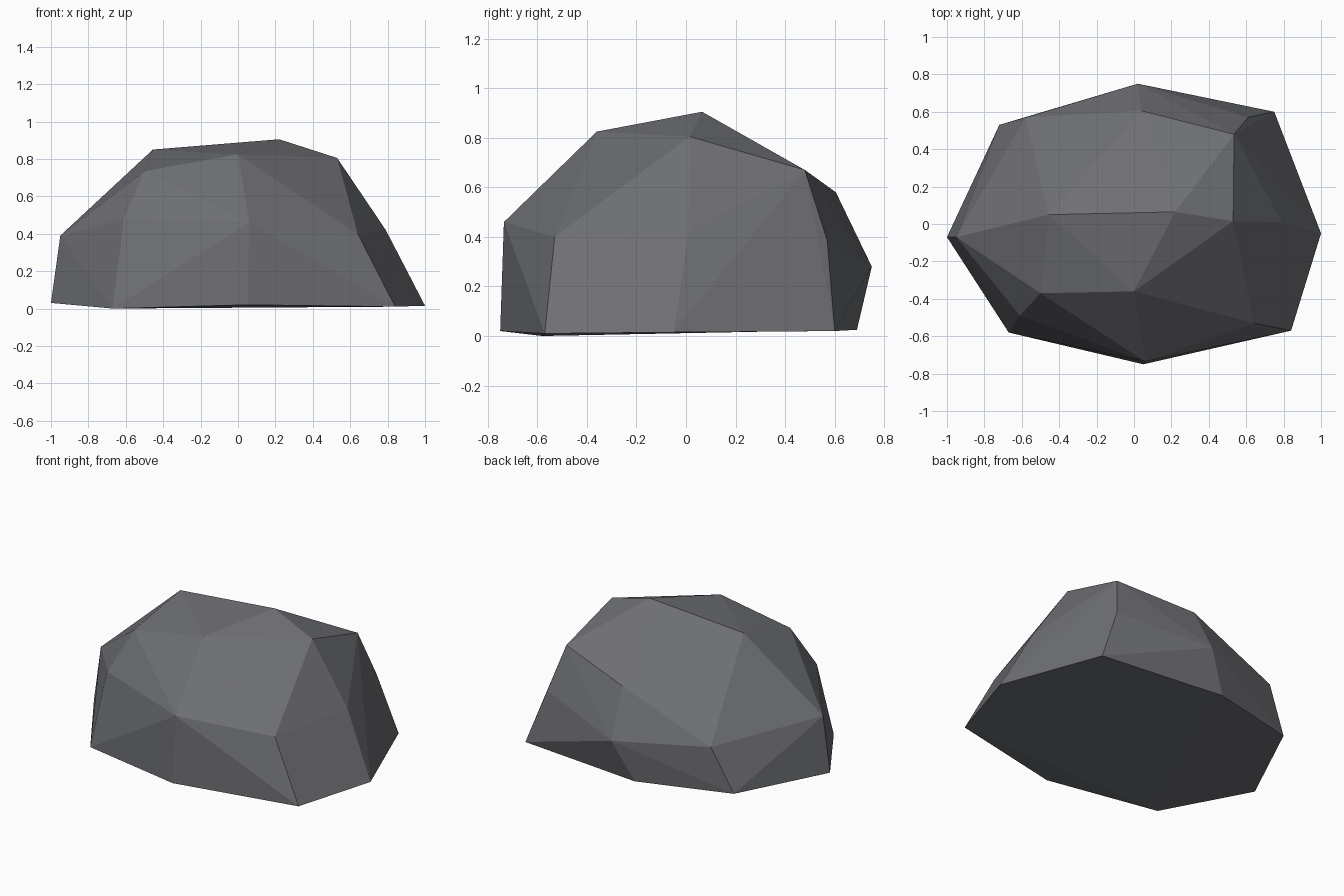
import bpy, bmesh

if "Cube" in bpy.data.objects:
    bpy.data.objects.remove(bpy.data.objects["Cube"])

# Rings of corner points, from the ground up
base_ring = [(1.0, -.05, .015), (.84, -.57, .01), (.05, -.75, .02), (-.67, -.58, 0),
             (-1.0, -.07, .03), (-.72, .53, .045), (-.11, .69, .025), (.75, .6, .02)]
middle_ring = [(.79, .01, .42), (.64, -.53, .40), (.06, -.735, .46), (-.61, -.49, .48),
               (-.95, -.07, .39), (-.58, .57, .33), (.02, .75, .28), (.61, .57, .385)]
crown = [(.53, .015, .805), (.0, -.36, .825), (-.5, -.37, .735), (-.455, .05, .85),
         (.22, .065, .905), (.04, .605, .58), (.535, .48, .67)]

# Stretch a faceted convex skin over the points
bm = bmesh.new()
for co in base_ring + middle_ring + crown:
    bm.verts.new(co)
bmesh.ops.convex_hull(bm, input=bm.verts[:])

# Merge nearly flat neighbours into broad facets
bmesh.ops.dissolve_limit(bm, angle_limit=0.02, verts=bm.verts[:], edges=bm.edges[:])
bmesh.ops.recalc_face_normals(bm, faces=bm.faces[:])

mesh = bpy.data.meshes.new("rock")
bm.to_mesh(mesh)
bm.free()
rock = bpy.data.objects.new("rock", mesh)
bpy.context.collection.objects.link(rock)

# Single stone colour
stone = bpy.data.materials.new("grey stone")
stone.diffuse_color = (0.155, 0.157, 0.172, 1)
stone.use_nodes = True
stone.node_tree.nodes["Principled BSDF"].inputs["Base Color"].default_value = stone.diffuse_color
mesh.materials.append(stone)
